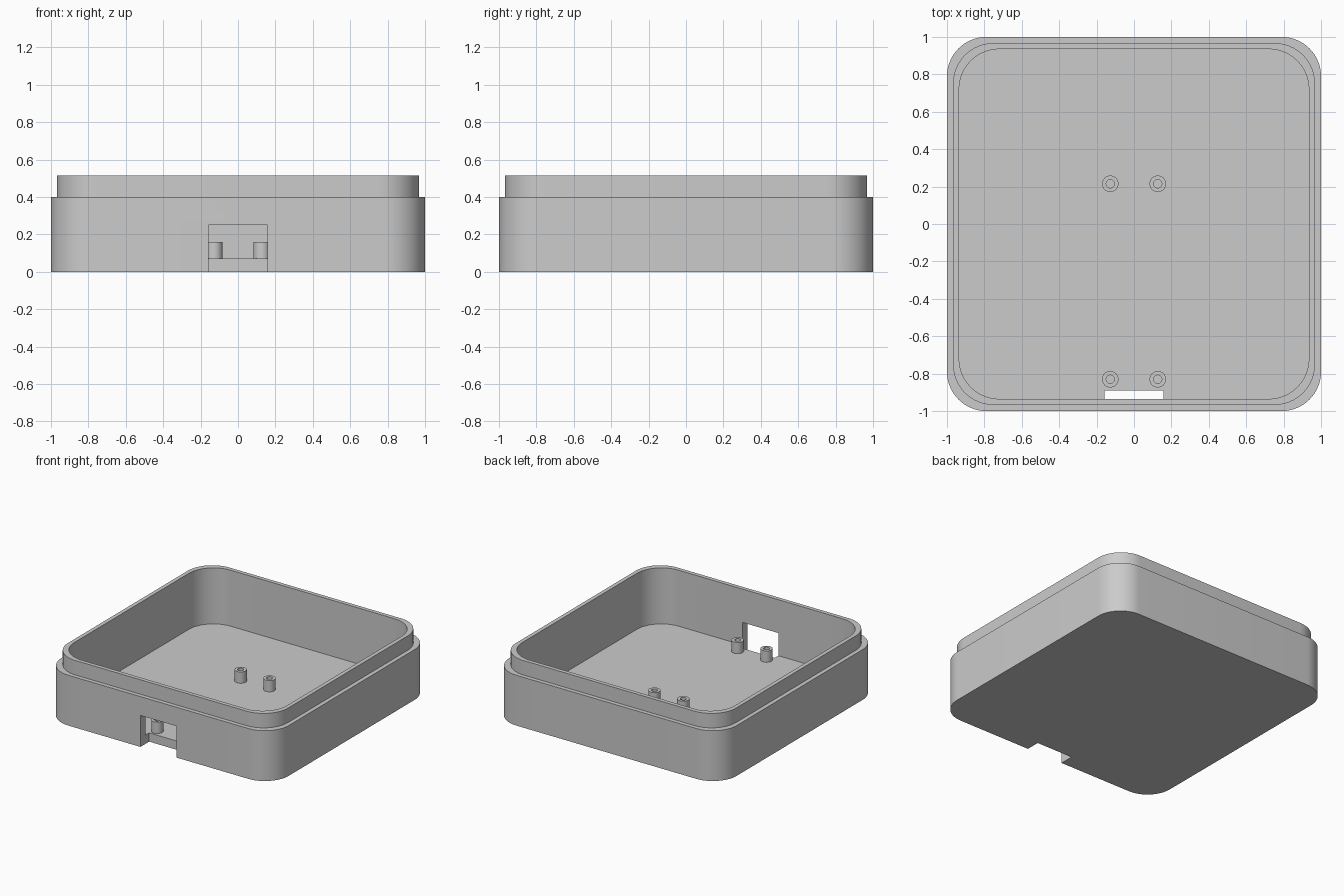
import bpy, bmesh, math

cube = bpy.data.objects.get("Cube")
if cube:
    bpy.data.objects.remove(cube, do_unlink=True)

grey = bpy.data.materials.new("light grey plastic")
grey.use_nodes = True
grey.diffuse_color = (0.6, 0.6, 0.6, 1)
grey.node_tree.nodes["Principled BSDF"].inputs["Base Color"].default_value = (0.6, 0.6, 0.6, 1)

FLOOR = 0.07


def rounded_square(half, radius, steps=16):
    """Outline points of a square with rounded corners."""
    points = []
    for corner in range(4):
        middle = math.radians(45 + 90 * corner)
        cx = math.copysign(half - radius, math.cos(middle))
        cy = math.copysign(half - radius, math.sin(middle))
        for i in range(steps + 1):
            a = math.radians(90 * (corner + i / steps))
            points.append((cx + radius * math.cos(a), cy + radius * math.sin(a)))
    return points


def circle(radius, count=32):
    return [(radius * math.cos(math.tau * i / count),
             radius * math.sin(math.tau * i / count)) for i in range(count)]


def stack_rings(name, rings):
    """Skin a list of (outline, height) rings and cap both ends."""
    bm = bmesh.new()
    loops = [[bm.verts.new((x, y, z)) for x, y in outline] for outline, z in rings]
    for low, high in zip(loops, loops[1:]):
        n = len(low)
        for i in range(n):
            j = (i + 1) % n
            bm.faces.new((low[i], low[j], high[j], high[i]))
    bm.faces.new(reversed(loops[0]))
    bm.faces.new(loops[-1])
    bmesh.ops.recalc_face_normals(bm, faces=bm.faces)
    mesh = bpy.data.meshes.new(name)
    bm.to_mesh(mesh)
    bm.free()
    mesh.materials.append(grey)
    obj = bpy.data.objects.new(name, mesh)
    bpy.context.collection.objects.link(obj)
    return obj


def activate(obj):
    bpy.ops.object.select_all(action="DESELECT")
    obj.select_set(True)
    bpy.context.view_layer.objects.active = obj


# Open tray with a stepped lip around the rim
outer = rounded_square(1.0, 0.21)
lip = rounded_square(0.967, 0.215)
inner = rounded_square(0.935, 0.215)
tray = stack_rings("tray", [(outer, 0), (outer, 0.4), (lip, 0.4), (lip, 0.515),
                            (inner, 0.515), (inner, FLOOR)])

# Port opening through the front wall and the floor edge
bpy.ops.mesh.primitive_cube_add(size=1, location=(0, -0.99, 0.1))
cutter = bpy.context.object
cutter.name = "port_cutter"
cutter.scale = (0.316, 0.2, 0.3)
cutter.hide_render = True
cutter.data.materials.append(grey)
activate(tray)
cut = tray.modifiers.new("port opening", "BOOLEAN")
cut.operation = "DIFFERENCE"
cut.solver = "EXACT"
cut.object = cutter
bpy.ops.object.modifier_apply(modifier=cut.name)
bpy.data.objects.remove(cutter, do_unlink=True)
bpy.ops.object.shade_smooth_by_angle(angle=math.radians(30))

# Four hollow mounting posts on the floor
for side, x in (("right", -0.127), ("left", 0.127)):
    for end, y in (("front", -0.83), ("back", 0.215)):
        post = stack_rings(f"{end}_{side}_post",
                           [(circle(0.044), FLOOR - 0.01), (circle(0.044), 0.16),
                            (circle(0.022), 0.16), (circle(0.022), FLOOR)])
        post.location = (x, y, 0)
        activate(post)
        bpy.ops.object.shade_smooth_by_angle(angle=math.radians(30))
